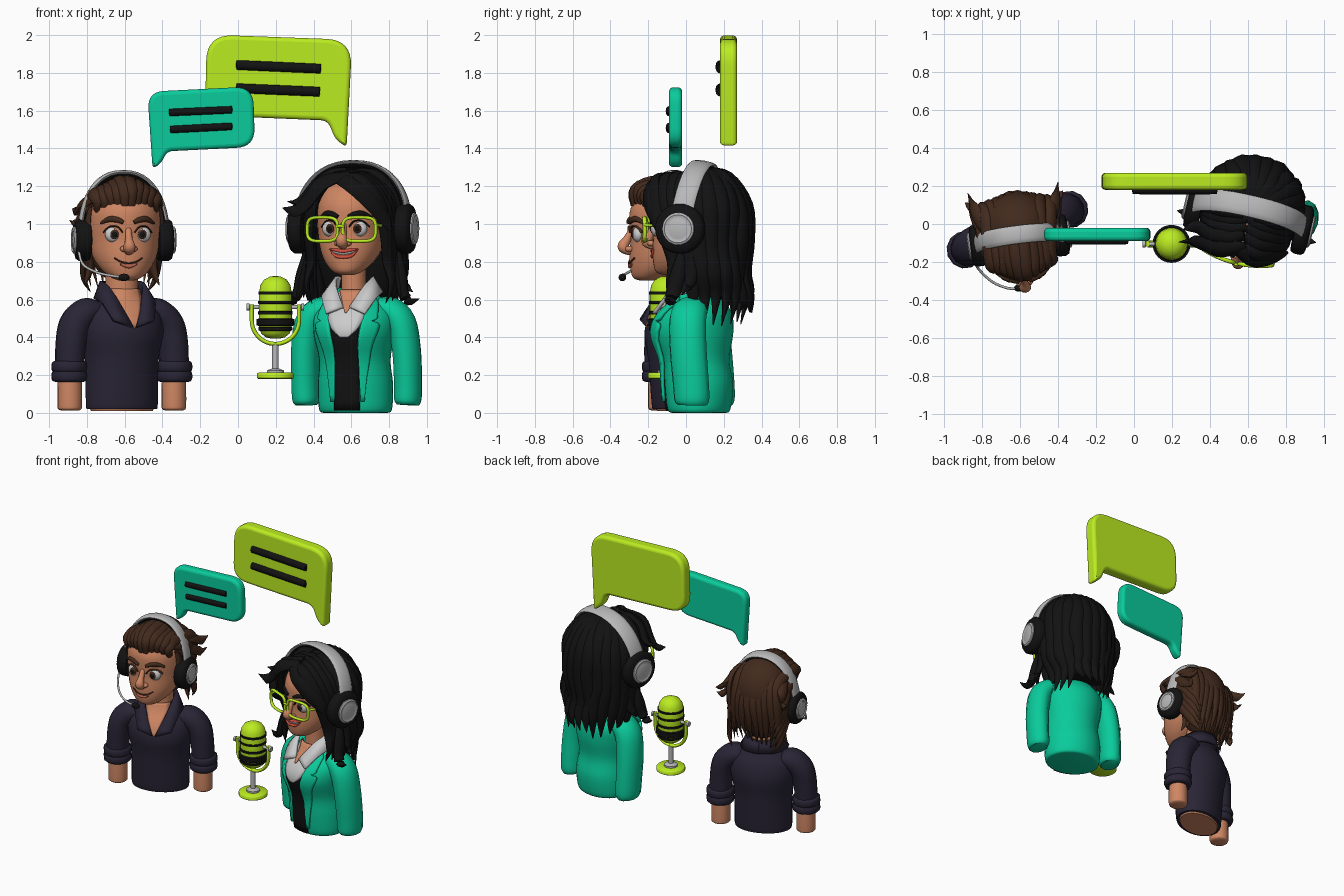
import bpy, bmesh, random
from math import sin, cos, pi, radians, sqrt
from mathutils import Vector, Matrix
random.seed(4)
F = Matrix()                                   # current local frame

def mat(name, *c):
    m = bpy.data.materials.new(name); m.diffuse_color = (*c, 1); return m
LIME, TEAL = mat("lime", .50, .84, .015), mat("teal", .003, .60, .33)
NAVY, SKIN = mat("navy", .022, .018, .036), mat("skin", .62, .24, .125)
BROWN, BLACK = mat("brown", .055, .023, .012), mat("black", .006, .006, .006)
WHITE, GREY = mat("white", .8, .8, .8), mat("grey", .48, .48, .48)
LIPS, ROSE = mat("red_lips", .65, .08, .05), mat("rose_lips", .48, .14, .08)

def cr(p, k=4):
    """Catmull-Rom through tuples of any length"""
    out = []
    for i in range(len(p) - 1):
        a, b, c, d = p[max(i-1, 0)], p[i], p[i+1], p[min(i+2, len(p)-1)]
        for j in range(k):
            t = j / k
            out.append(tuple(.5*(2*q + (r-o)*t + (2*o-5*q+4*r-s)*t*t + (3*q-o-3*r+s)*t**3)
                             for o, q, r, s in zip(a, b, c, d)))
    return out + [tuple(p[-1])]

def skin(name, tubes, m, wrap=True, cap=True, loop=False, solid=0, bevel=0):
    """Bridge rows of points into one mesh object"""
    bm = bmesh.new()
    for rows in tubes:
        vs = [[bm.verts.new(p) for p in r] for r in rows]
        n, R = len(vs[0]), len(vs)
        for i in range(R if loop else R - 1):
            for j in range(n if wrap else n - 1):
                bm.faces.new((vs[i][j], vs[i][(j+1) % n], vs[(i+1) % R][(j+1) % n], vs[(i+1) % R][j]))
        if wrap and cap and not loop:
            bm.faces.new(vs[0]); bm.faces.new(vs[-1])
    bmesh.ops.recalc_face_normals(bm, faces=bm.faces)
    me = bpy.data.meshes.new(name); bm.to_mesh(me); bm.free()
    me.polygons.foreach_set("use_smooth", [True] * len(me.polygons))
    me.set_sharp_from_angle(angle=radians(50))
    me.materials.append(m)
    ob = bpy.data.objects.new(name, me); bpy.context.collection.objects.link(ob)
    ob.matrix_world = F.copy()
    if solid:
        s = ob.modifiers.new("solid", 'SOLIDIFY'); s.thickness = solid; s.offset = 0
    if bevel:
        b = ob.modifiers.new("bevel", 'BEVEL'); b.width = bevel; b.segments = 4
        b.limit_method = 'ANGLE'; b.angle_limit = radians(60); b.use_clamp_overlap = False
    return ob

def loft(name, rings, m, n=32):
    """Stack of ellipses (z, cy, rx, ry); returns dense rings for projecting"""
    d = cr(rings)
    skin(name, [[[(rx*cos(2*pi*i/n), cy + ry*sin(2*pi*i/n), z) for i in range(n)] for z, cy, rx, ry in d]], m)
    return d

def surf(d, x, z, off=0):
    """Front point of a loft at x, z"""
    a, b = next(((p, q) for p, q in zip(d, d[1:]) if p[0] <= z <= q[0]), (d[-2], d[-1]))
    t = (z - a[0]) / (b[0] - a[0])
    cy, rx, ry = (a[i] + (b[i]-a[i])*t for i in (1, 2, 3))
    return (x, cy - ry*sqrt(max(.02, 1 - (x/rx)**2)) - off, z)

def strip(name, d, spec, m, off=.006, th=.012):
    """Cloth patch lying on a loft, spec = (z, x0, x1)"""
    skin(name, [[[surf(d, a + (b-a)*i/6, z, off) for i in range(7)] for z, a, b in cr(spec, 3)]], m, wrap=False, solid=th)

def path(pts, c=None, up=(0, -1, .01), n=12, k=4, loop=False):
    """Rows of an elliptical tube along (x, y, z, width, thickness)"""
    d = [(Vector(p[:3]), p[3], p[4]) for p in (pts if loop else cr(pts, k))]
    N, rows = len(d), []
    for i, (p, w, t) in enumerate(d):
        tan = (d[(i+1) % N][0] - d[i-1][0]) if loop else (d[min(i+1, N-1)][0] - d[max(i-1, 0)][0])
        out = (p - Vector(c)) if c else Vector(up)
        side = tan.cross(out).normalized(); nrm = side.cross(tan).normalized()
        rows.append([p + side*w*cos(2*pi*j/n) + nrm*t*sin(2*pi*j/n) for j in range(n)])
    return rows

def tube(name, pts, m, **k):
    return skin(name, [path(pts, **k)], m, loop=k.get("loop", False))

def lock(pts, w, t, c):
    N = len(pts) - 1
    f = [min(1, .5 + 2*i/N) * (1 - (i/N)**4) + .06 for i in range(N + 1)]
    return path([(*p, w*g, t*g) for p, g in zip(pts, f)], c=c, n=8)

def ball(name, loc, r, m):
    lat = [pi * (i/12 - .5) * .99 for i in range(13)]
    skin(name, [[[(loc[0] + r[0]*cos(a)*cos(b*pi/12), loc[1] + r[1]*cos(a)*sin(b*pi/12), loc[2] + r[2]*sin(a))
                  for b in range(24)] for a in lat]], m)

def lathe(name, prof, m, loc=(0, 0, 0), axis='Z', n=32):
    f = (lambda r, h, a: (h, r*cos(a), r*sin(a))) if axis == 'X' else (lambda r, h, a: (r*cos(a), r*sin(a), h))
    skin(name, [[[Vector(loc) + Vector(f(r, h, 2*pi*i/n)) for i in range(n)] for r, h in prof]], m)

def frame(x, y, deg):
    global F
    F = Matrix.Translation((x, y, 0)) @ Matrix.Rotation(radians(deg), 4, 'Z')

# ---- shared head, face and headset
def head(tag, dz, hair, brow, k=1.0):
    d = loft(tag + "_head", [(z + dz, cy, rx*k, ry) for z, cy, rx, ry in (
        (.70, -.12, .035, .035), (.715, -.115, .075, .08), (.76, -.075, .125, .135), (.83, -.03, .165, .185),
        (.92, 0, .185, .21), (1.0, 0, .19, .215), (1.08, 0, .185, .21), (1.16, .02, .155, .18), (1.22, .03, .08, .1), (1.235, .03, .02, .03))], SKIN)
    tube(tag + "_nose", [(0, -.2, .98+dz, .016, .012), (0, -.228, .92+dz, .02, .022), (0, -.25, .88+dz, .032, .03), (0, -.225, .852+dz, .024, .016), (0, -.2, .848+dz, .01, .01)], SKIN)
    for s in (-1, 1):
        ball(tag + "_nostril", (s*.028, -.22, .868+dz), (.018, .022, .016), SKIN)
        x, y, z = surf(d, s*.078, .945 + dz)
        ball(tag + "_eye", (x, y+.014, z), (.044, .03, .042), WHITE)
        ball(tag + "_iris", (x - s*.003, y-.009, z), (.023, .012, .025), BROWN)
        ball(tag + "_pupil", (x - s*.003, y-.017, z), (.014, .007, .015), BLACK)
        tube(tag + "_eyelid", [(*surf(d, s*(.078+a), .945+dz+b, .004), .004, .01) for a, b in ((-.046, .01), (-.02, .04), (.02, .041), (.05, .012))], hair)
        tube(tag + "_eyebrow", [(*surf(d, s*a, b+dz, .004), w, .012) for a, b, w in ((.028, 1.008, .01), (.06, 1.022, brow), (.1, 1.025, brow), (.14, 1.005, .006))], hair)
    return d

def headset(tag, hw, zc, top, r, wid, back):
    arch = [(hw*cos(a)*max(abs(cos(a)), .01)**-.12, back*sin(a), zc + (top-zc)*sin(a)**.88) for a in (radians(180*i/24) for i in range(1, 24))]
    c = (0, 0, zc)
    tube(tag + "_headband", [(*p, wid, .014) for p in arch], GREY, c=c, k=1)
    tube(tag + "_headband_pad", [(p[0]*.95, p[1], zc + (p[2]-zc)*.965, wid*.8, .014) for p in arch], BLACK, c=c, k=1)
    for s in (-1, 1):
        lathe(tag + "_ear_cup", [(r*.7, -.055*s), (r*.93, -.05*s), (r, -.03*s), (r, .005*s), (r*.9, .022*s), (r*.6, .03*s)], BLACK, (s*hw, 0, zc), 'X')
        lathe(tag + "_cup_cap", [(r*.66, .015*s), (r*.64, .036*s), (r*.56, .042*s), (r*.46, .036*s), (r*.4, .039*s)], GREY, (s*hw, 0, zc), 'X')

# ---- man: body
frame(-.615, -.03, 21)
T = loft("man_shirt", [(.02, 0, .19, .135), (.05, 0, .197, .145), (.28, 0, .2, .165), (.42, 0, .225, .185), (.52, .005, .215, .16), (.58, .01, .16, .122), (.62, .01, .115, .1), (.66, .01, .09, .085)], NAVY)
loft("man_waist_base", [(.01, 0, .17, .115), (.03, 0, .18, .125)], SKIN)
loft("man_neck", [(.55, 0, .09, .085), (.64, 0, .088, .085), (.8, .0, .085, .085)], SKIN)
strip("man_open_neck", T, [(.45, -.004, .004), (.54, -.045, .045), (.6, -.075, .075), (.655, -.08, .08)], SKIN, .008)
for s in (-1, 1):
    tube("man_sleeve", [(s*.13, .01, .54, .05, .08), (s*.2, .01, .535, .075, .095), (s*.265, .005, .47, .082, .095), (s*.29, 0, .36, .08, .09), (s*.298, 0, .2, .076, .085)], NAVY)
    for z in (.245, .195):
        tube("man_rolled_cuff", [(s*.298, 0, z + h, q, q+.003) for h, q in ((.032, .07), (.024, .09), (0, .096), (-.024, .09), (-.032, .07))], NAVY)
    tube("man_forearm", [(s*.295, 0, z, q, q) for z, q in ((.25, .062), (.12, .066), (.04, .066), (.02, .062), (.012, .045))], SKIN)
    hi = cr([(s*.0, .12, .695), (s*.085, .07, .695), (s*.105, -.01, .69), (s*.09, -.085, .65), (s*.012, -.188, .455)])
    lo = cr([(s*.0, .145, .61), (s*.1, .1, .605), (s*.15, .0, .6), (s*.15, -.09, .585), (s*.115, -.18, .49)])
    skin("man_collar", [[hi, lo]], NAVY, wrap=False, solid=.02)

# ---- man: head, hair, headset with boom
frame(-.605, -.085, 7)
D = head("man", 0, BROWN, .015, 1.03)
tube("man_mouth_line", [(*surf(D, x, z, .004), .004, .005) for x, z in ((-.075, .82), (-.04, .8), (0, .793), (.04, .8), (.075, .82))], BROWN)
tube("man_lower_lip", [(*surf(D, x, z, .002), w, .01) for x, z, w in ((-.045, .788, .004), (0, .777, .012), (.045, .788, .004))], ROSE)
ball("man_hair_base", (0, .06, 1.04), (.195, .195, .215), BROWN)
ball("man_hair_nape", (0, .1, .86), (.165, .115, .17), BROWN)
C, L = (0, .03, 1.0), []
for i in range(10):
    x = -.16 + .0355*i; a = abs(x); j = random.uniform(-.018, .018)
    L.append(lock([(x*.98, -.205+a*.6, 1.1-a*.2), (x*1.02, -.2+.4*a, 1.2-a*.4+j*.6), (x*1.02+j*.5, -.06, 1.245-a*.52), (x*1.1-j, .14, 1.205-.38*a+j*.6),
                   (x*1.15, .245-.3*a, 1.02), (x*1.1+j, .235-.3*a, .84), (x*(1+4*j), .17, .68+j)], .038, .022, C))
for s in (-1, 1):
    for j in range(5):
        L.append(lock([(s*.17, -.09+.02*j, 1.13-.03*j), (s*.194, .01, 1.11-.045*j), (s*.2, .11, 1.06-.06*j), (s*.19, .18, .95-.06*j), (s*.15, .22, .84-.05*j)], .034, .02, C))
    for j in range(3):
        L.append(lock([(s*.18, .06, 1.0), (s*.185, .09+.03*j, .88), (s*.17, .1+.03*j, .77), (s*(.2-.02*j), .08+.03*j, .675+.02*j)], .032, .025, C))
    L.append(lock([(s*.14, .0, 1.15), (s*.19, .12, 1.12), (s*.22, .21, 1.07), (s*.24, .28, 1.08)], .038, .02, C))
    L.append(lock([(s*.17, .0, 1.08), (s*.205, .1, 1.05), (s*.23, .19, 1.0), (s*.26, .23, 1.02)], .035, .02, C))
    L.append(lock([(s*.185, -.07, 1.09), (s*.198, -.05, 1.0), (s*.19, -.045, .9), (s*.178, -.06, .84)], .026, .012, C))
skin("man_hair_locks", L, BROWN)
headset("man", .232, .915, 1.272, .112, .048, .03)
tube("man_mic_boom", [(*p, .007, .007) for p in ((-.25, -.06, .88), (-.235, -.12, .79), (-.17, -.2, .745), (-.09, -.245, .725), (-.04, -.25, .72))], GREY, up=(.2, .1, 1))
ball("man_mic_tip", (-.03, -.25, .717), (.03, .02, .02), BLACK)

# ---- woman: body
frame(.615, .04, -14)
T = loft("woman_jacket", [(.0, .03, .17, .14), (.02, .03, .195, .165), (.15, .03, .2, .18), (.28, .015, .19, .175), (.42, 0, .215, .21), (.52, .015, .215, .19), (.59, .03, .16, .135), (.64, .025, .105, .1), (.66, .02, .09, .08)], TEAL)
loft("woman_neck", [(.55, .0, .08, .085), (.65, -.01, .066, .07), (.82, -.01, .066, .075)], SKIN)
strip("woman_top", T, [(.015, -.075, .065), (.2, -.07, .065), (.4, -.075, .075), (.5, -.08, .08)], BLACK)
strip("woman_blouse", T, [(.4, -.02, .02), (.44, -.065, .065), (.5, -.095, .095), (.58, -.1, .1), (.64, -.09, .09)], WHITE, .012)
strip("woman_open_neck", T, [(.53, -.004, .004), (.58, -.03, .03), (.65, -.06, .06)], SKIN, .02)
for s in (-1, 1):
    tube("woman_sleeve", [(s*.12, .03, .56, .05, .08), (s*.19, .03, .545, .07, .095), (s*.25, .03, .48, .078, .1), (s*.276, .04, .33, .076, .1), (s*.28, .055, .16, .074, .098), (s*.278, .06, .07, .072, .095), (s*.277, .06, .042, .058, .08)], TEAL)
    strip("woman_lapel", T, [(.06, s*.072, s*.09), (.2, s*.066, s*.105), (.34, s*.066, s*.13), (.46, s*.085, s*.172), (.485, s*.09, s*.135), (.5, s*.095, s*.16), (.58, s*.1, s*.145), (.62, s*.08, s*.105)], TEAL, .016, .018)
    hi = cr([(0, .11, .72), (s*.075, .07, .72), (s*.095, -.01, .715), (s*.075, -.09, .67), (s*.018, -.168, .56)])
    lo = cr([(0, .14, .64), (s*.1, .1, .64), (s*.15, .0, .635), (s*.145, -.11, .605), (s*.105, -.193, .525)])
    skin("woman_collar", [[hi, lo]], WHITE, wrap=False, solid=.018)

# ---- woman: head, glasses, hair, headset
frame(.605, .035, -13)
D = head("woman", .03, BLACK, .014, .97)
skin("woman_teeth", [[[surf(D, x, .845 + abs(x)*.2 + h, .003) for x in (-.06, -.03, 0, .03, .06)] for h in (-.009, .009)]], WHITE, wrap=False, solid=.006)
for nm, drop in (("upper", .004), ("lower", -.026)):
    tube("woman_%s_lip" % nm, [(*surf(D, x, .866 if abs(x) > .07 else .852 + drop + abs(x)*.15, .002), w, .009) for x, w in ((-.076, .003), (-.045, .008), (0, .01), (.045, .008), (.076, .003))], LIPS)
for s in (-1, 1):
    ring = []
    for i in range(40):
        a = 2*pi*i/40; u, v = cos(a), sin(a)
        x = s*.1 + .086*abs(u)**.55*(1 if u > 0 else -1)
        ring.append((x - .008, -.25 + .9*x*x, .972 + .063*abs(v)**.55*(1 if v > 0 else -1), .009, .011))
    tube("woman_glasses_rim", ring, LIME, loop=True)
    tube("woman_glasses_arm", [(s*.184 - .005, -.222, .995, .008, .008), (s*.2, -.12, .99, .008, .007), (s*.21, .0, .985, .008, .007)], LIME, up=(1, 0, 0))
tube("woman_glasses_bridge", [(-.028, -.252, .985, .008, .008), (-.008, -.258, .99, .008, .008), (.012, -.252, .985, .008, .008)], LIME)
ball("woman_hair_base", (0, .065, 1.065), (.245, .225, .215), BLACK)
loft("woman_hair_mass", [(.6, .19, .13, .06), (.65, .17, .18, .1), (.85, .14, .225, .135), (1.05, .12, .235, .15)], BLACK)
C, L = (0, .05, 1.0), []
for i in range(14):
    a = radians(-8 + 196*i/13); u, v = cos(a), sin(a); j = random.uniform(-.028, .028)
    L.append(lock([(.03*u, .02+.05*v, 1.28), (.15*u+j*.3, .04+.15*v, 1.248), (.24*u-j*.3, .06+.225*v, 1.1), (.255*u+j*.3, .07+.22*v+j*.5, .9+j),
                   (.24*u-j*.7, .08+.21*v-j*.5, .74), ((.22+j)*u, .085+.225*v, .62), (.2*u-j*1.3, .09+(.205+j)*v, .5+j*1.8)], .055, .03+abs(j)*.3, C))
for s in (-1, 1):
    for j in range(5):
        L.append(lock([(.0, -.15+.05*j, 1.25+.006*j), (s*.09, -.185+.05*j, 1.232+.006*j), (s*(.175+.01*j), -.165+.045*j, 1.12+.008*j), (s*(.21+.01*j), -.11+.04*j, .96),
                       (s*(.21+.012*j), -.06+.03*j, .8), (s*(.23+.012*j), -.07+.03*j, .68), (s*(.2+.03*j), -.08+.03*j, .58+.015*j)], .045, .026, C))
    L.append(lock([(s*.25, .0, .85), (s*.27, -.02, .73), (s*.285, -.04, .64), (s*.32, -.05, .59), (s*.375, -.05, .605)], .04, .03, C))
L.append(lock([(.02, -.15, 1.26), (-.11, -.2, 1.22), (-.2, -.19, 1.12), (-.26, -.19, 1.07), (-.33, -.21, 1.085)], .05, .025, C))
L.append(lock([(.0, -.1, 1.27), (-.15, -.14, 1.21), (-.25, -.11, 1.12), (-.32, -.14, 1.12)], .05, .025, C))
L.append(lock([(-.06, -.15, 1.25), (.06, -.205, 1.205), (.15, -.195, 1.12), (.21, -.155, 1.03), (.245, -.14, .96)], .055, .028, C))
skin("woman_hair_locks", L, BLACK)
headset("woman", .305, .975, 1.322, .132, .058, .06)

# ---- studio microphone
F = Matrix.Translation((.198, -.105, 0))
lathe("mic_base", [(.09, .18), (.097, .185), (.097, .207), (.09, .213)], LIME)
lathe("mic_stem", [(.045, .21), (.045, .225), (.017, .235), (.017, .37)], GREY)
lathe("mic_capsule", [(.02, .393), (.05, .4), (.075, .42), (.087, .46), (.087, .63), (.08, .675), (.06, .705), (.03, .721), (.005, .725)], LIME)
for z, h, r in ((.445, .012, .09), (.48, .02, .1), (.53, .012, .091), (.585, .011, .091), (.635, .011, .09)):
    lathe("mic_band", [(r-.012, z-h), (r, z-h+.004), (r, z+h-.004), (r-.012, z+h)], BLACK)
tube("mic_yoke", [(-.125, 0, .575, .011, .018)] + [(-.125*cos(a), 0, .49 - .125*sin(a), .011, .018) for a in (pi*i/10 for i in range(11))] + [(.125, 0, .575, .011, .018)], LIME)
for s in (-1, 1):
    lathe("mic_pivot", [(.011, s*.08), (.011, s*.135), (.018, s*.137), (.018, s*.152)], GREY, (0, 0, .56), 'X', 16)

# ---- speech bubbles
F = Matrix()
def bubble(name, corners, y0, y1, m, bars, r):
    out, N = [], len(corners)
    for i, (x, z, rad) in enumerate(corners):
        p = Vector((x, z)); a, b = (Vector(corners[(i+k) % N][:2]) - p for k in (-1, 1))
        a, b = p + a.normalized()*rad, p + b.normalized()*rad
        out += [a*(1-t)**2 + p*2*t*(1-t) + b*t*t for t in (k/8 for k in range(9))]
    skin(name, [[[(q.x, y, q.y) for q in out] for y in (y0, y1)]], m, bevel=.022)
    for x0, z0, x1, z1 in bars:
        f = lambda t, q: (x0 + (x1-x0)*t, y0 + .003, z0 + (z1-z0)*t, q, q)
        tube(name + "_text_bar", [f(0, r*.5), f(.03, r*.9), f(.08, r), f(.92, r), f(.97, r*.9), f(1, r*.5)], BLACK)

bubble("large_bubble", [(-.165, 2.003, .14), (.605, 1.975, .14), (.575, 1.405, .03), (.515, 1.45, .03), (.475, 1.548, .04), (-.175, 1.575, .12)],
       .18, .27, LIME, [(-.01, 1.842, .44, 1.822), (-.01, 1.719, .435, 1.7)], .026)
bubble("small_bubble", [(-.48, 1.70, .09), (.08, 1.728, .1), (.09, 1.408, .1), (-.375, 1.385, .03), (-.405, 1.325, .025), (-.452, 1.29, .03)],
       -.09, -.02, TEAL, [(-.365, 1.59, -.03, 1.605), (-.36, 1.5, -.03, 1.517)], .02)
